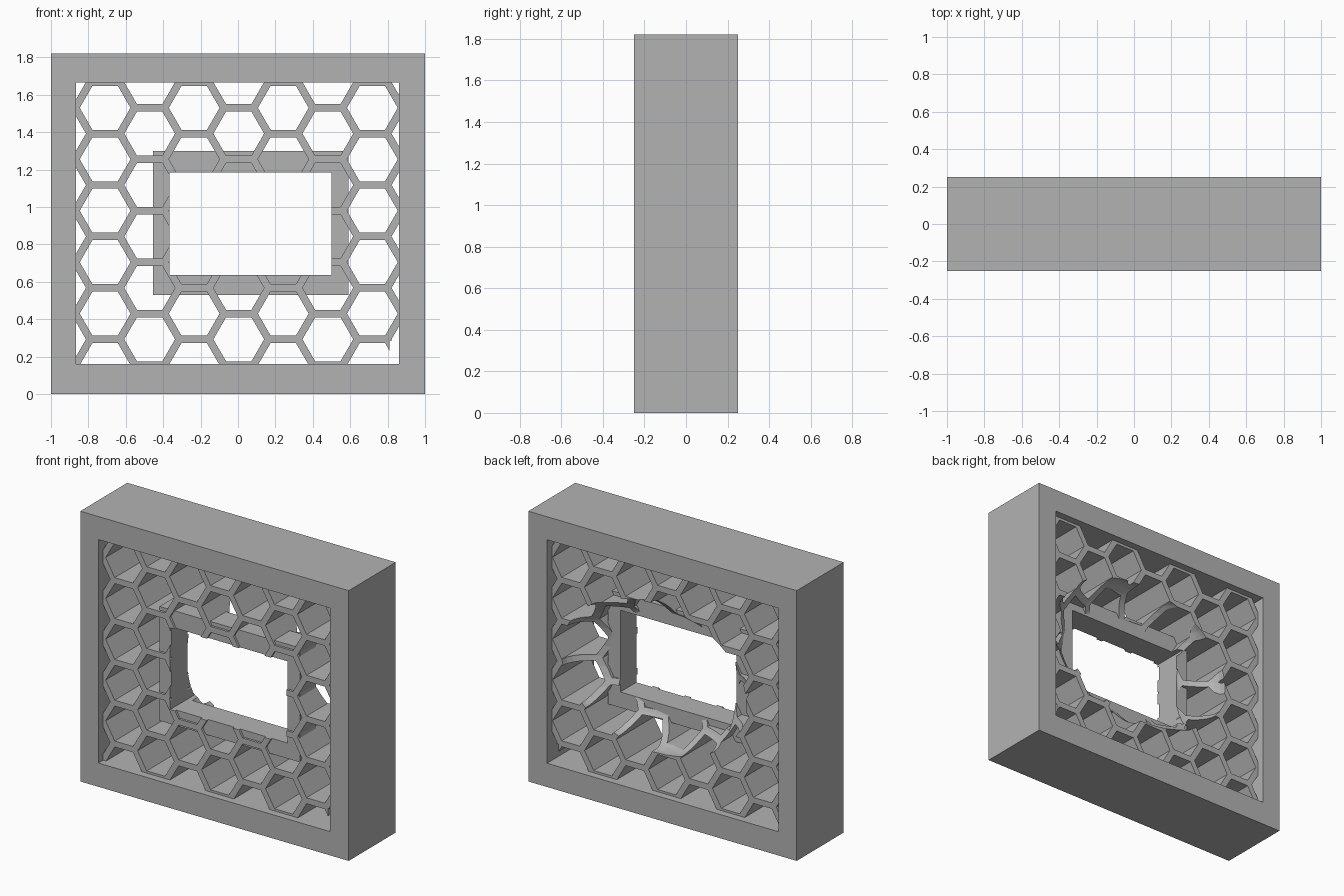
import bpy
import bmesh
from math import cos, sin, pi, sqrt
from mathutils import Matrix

cube = bpy.data.objects.get("Cube")
if cube:
    bpy.data.objects.remove(cube, do_unlink=True)

grey = bpy.data.materials.new("plain grey")
grey.use_nodes = True
COLOUR = (0.45, 0.45, 0.45, 1)
grey.diffuse_color = COLOUR
grey.node_tree.nodes["Principled BSDF"].inputs["Base Color"].default_value = COLOUR


def make_object(name, bm):
    bmesh.ops.recalc_face_normals(bm, faces=bm.faces)
    mesh = bpy.data.meshes.new(name)
    bm.to_mesh(mesh)
    bm.free()
    mesh.materials.append(grey)
    obj = bpy.data.objects.new(name, mesh)
    bpy.context.scene.collection.objects.link(obj)
    return obj


def box(name, x, y, z):
    """Box from (low, high) spans on each axis."""
    bm = bmesh.new()
    size = Matrix.Diagonal([s[1] - s[0] for s in (x, y, z)] + [1])
    place = Matrix.Translation([(s[0] + s[1]) / 2 for s in (x, y, z)])
    bmesh.ops.create_cube(bm, size=1, matrix=place @ size)
    return make_object(name, bm)


def cut(obj, cutter):
    """Subtract the cutter, keep the result, discard the cutter."""
    cutter.hide_render = True
    mod = obj.modifiers.new("cut", 'BOOLEAN')
    mod.operation, mod.solver, mod.object = 'DIFFERENCE', 'EXACT', cutter
    bpy.context.view_layer.update()
    graph = bpy.context.evaluated_depsgraph_get()
    mesh = bpy.data.meshes.new_from_object(obj.evaluated_get(graph))
    obj.modifiers.clear()
    obj.data = mesh
    bpy.data.objects.remove(cutter, do_unlink=True)


THROUGH = (-0.4, 0.4)
OPEN_X, OPEN_Z = (-0.365, 0.50), (0.635, 1.185)

# Deep outer frame
outer_frame = box("outer_frame", (-1, 1), (-0.25, 0.25), (0, 1.82))
cut(outer_frame, box("outer_hole", (-0.865, 0.86), THROUGH, (0.16, 1.665)))

# Small window frame set in the front half
window_frame = box("window_frame", (-0.455, 0.59), (-0.185, -0.015), (0.53, 1.30))
cut(window_frame, box("window_hole", OPEN_X, THROUGH, OPEN_Z))

# Honeycomb panel: slab with a staggered grid of hexagonal holes
honeycomb = box("honeycomb_panel", (-0.885, 0.88), (-0.2, 0.2), (0.14, 1.685))
PITCH, FLATS = 0.275, 0.235
bm = bmesh.new()
for col in range(-4, 5):
    cx = 0.004 + col * PITCH * sqrt(3) / 2
    for row in range(-4, 4):
        cz = 0.98 + PITCH * (row + (0 if col % 2 else 0.5))
        rim = [(cx + FLATS / sqrt(3) * cos(k * pi / 3),
                cz + FLATS / sqrt(3) * sin(k * pi / 3)) for k in range(6)]
        face = bm.faces.new([bm.verts.new((x, THROUGH[0], z)) for x, z in rim])
        new = bmesh.ops.extrude_face_region(bm, geom=[face])["geom"]
        bmesh.ops.translate(bm, vec=(0, THROUGH[1] - THROUGH[0], 0),
                            verts=[v for v in new if isinstance(v, bmesh.types.BMVert)])
cut(honeycomb, make_object("hex_holes", bm))

# Window opening and the missing lower corner piece
cut(honeycomb, box("panel_hole", OPEN_X, THROUGH, OPEN_Z))
cut(honeycomb, box("corner_gap", (0.81, 0.95), THROUGH, (0.05, 0.285)))

# Rounded hollow scooped from the back around the window
bm = bmesh.new()
bmesh.ops.create_uvsphere(bm, u_segments=48, v_segments=24, radius=1,
                          matrix=Matrix.Translation((0.1, 0.2, 0.92))
                          @ Matrix.Diagonal((0.69, 0.3, 0.5, 1)))
cut(honeycomb, make_object("back_scoop", bm))
